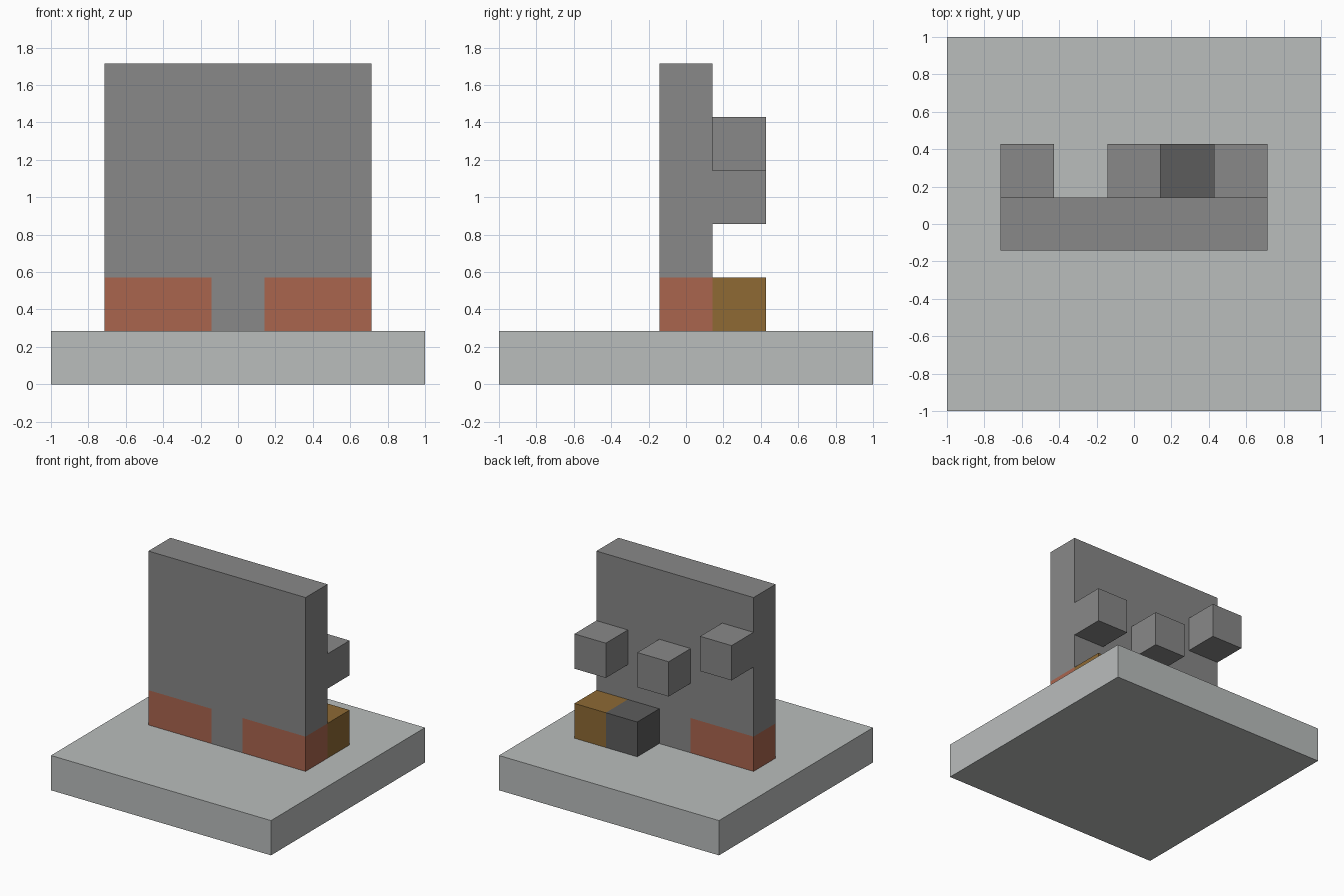
import bpy
import bmesh

cube = bpy.data.objects.get("Cube")
if cube:
    bpy.data.objects.remove(cube, do_unlink=True)

U = 2 / 7  # one block of the modelling grid


def material(name, color):
    mat = bpy.data.materials.new(name)
    mat.use_nodes = True
    rgba = (*color, 1)
    mat.diffuse_color = rgba
    mat.node_tree.nodes["Principled BSDF"].inputs["Base Color"].default_value = rgba
    return mat


pale_stone = material("pale stone", (0.49, 0.51, 0.505))
grey_stone = material("grey stone", (0.246, 0.246, 0.246))
dark_stone = material("dark stone", (0.107, 0.107, 0.107))
brick_red = material("brick red", (0.402, 0.13, 0.076))
ochre = material("ochre", (0.271, 0.144, 0.034))


def prism(name, profile, y0, y1, mat):
    """Extrude an x-z profile, in blocks, from y0 to y1."""
    bm = bmesh.new()
    face = bm.faces.new([bm.verts.new((x * U, y0 * U, z * U)) for x, z in profile])
    out = bmesh.ops.extrude_face_region(bm, geom=[face])
    moved = [v for v in out["geom"] if isinstance(v, bmesh.types.BMVert)]
    bmesh.ops.translate(bm, verts=moved, vec=(0, (y1 - y0) * U, 0))
    bmesh.ops.recalc_face_normals(bm, faces=bm.faces)
    mesh = bpy.data.meshes.new(name)
    bm.to_mesh(mesh)
    bm.free()
    mesh.materials.append(mat)
    obj = bpy.data.objects.new(name, mesh)
    bpy.context.collection.objects.link(obj)
    return obj


def box(name, x, y, z, mat):
    """Box from (min, max) pairs, in blocks."""
    profile = [(x[0], z[0]), (x[1], z[0]), (x[1], z[1]), (x[0], z[1])]
    return prism(name, profile, y[0], y[1], mat)


# Square ground slab
box("base_slab", (-3.5, 3.5), (-3.5, 3.5), (0, 1), pale_stone)

# Wall with a narrow stem between the two feet
half = [(0.5, 1), (0.5, 2), (2.5, 2), (2.5, 6)]
prism("wall", half + [(-x, z) for x, z in reversed(half)], -0.5, 0.5, grey_stone)

# Red feet filling the lower corners of the wall
for side, x in (("left", (0.5, 2.5)), ("right", (-2.5, -0.5))):
    box(side + "_foot", x, (-0.5, 0.5), (1, 2), brick_red)

# Blocks on the back of the wall
for name, x, z, mat in (
    ("left_back_block", 1.5, 3, grey_stone),
    ("middle_back_block", -0.5, 3, grey_stone),
    ("right_back_block", -2.5, 4, grey_stone),
    ("ochre_ground_block", 1.5, 1, ochre),
    ("dark_ground_block", 0.5, 1, dark_stone),
):
    box(name, (x, x + 1), (0.5, 1.5), (z, z + 1), mat)
